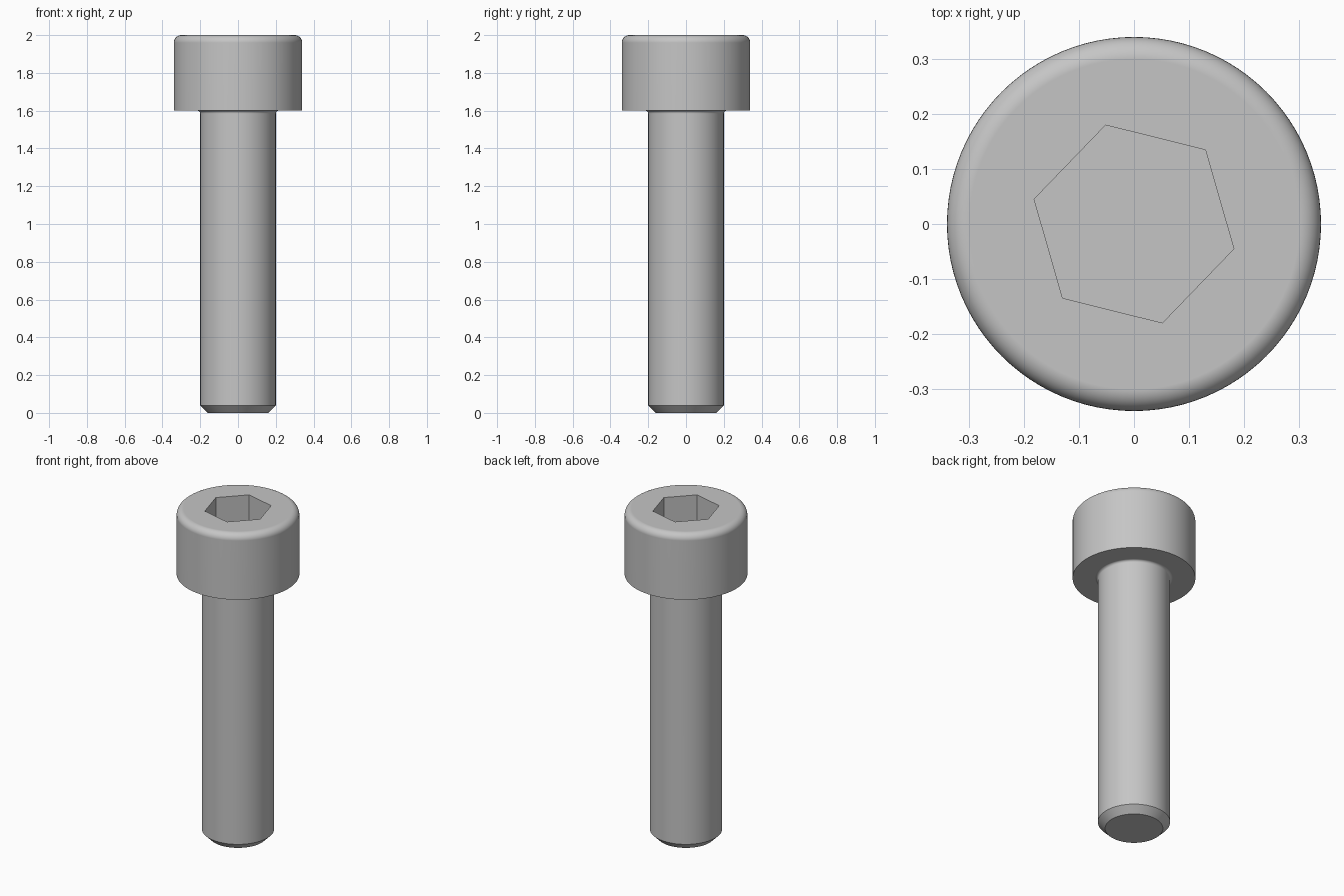
import bpy, bmesh, math
from mathutils import Matrix, Vector

if "Cube" in bpy.data.objects:
    bpy.data.objects.remove(bpy.data.objects["Cube"], do_unlink=True)

SHANK_R, HEAD_R = 0.2, 0.34
HEAD_Z, TOP_Z = 1.6, 2.0
CHAMFER, NECK_R, RIM_R = 0.04, 0.015, 0.04
SOCKET_R, SOCKET_DEPTH, SOCKET_TURN = 0.187, 0.2, math.radians(46)
SEGMENTS = 96


def make_material(name, color):
    mat = bpy.data.materials.new(name)
    mat.use_nodes = True
    mat.diffuse_color = color
    bsdf = next(n for n in mat.node_tree.nodes if n.type == "BSDF_PRINCIPLED")
    bsdf.inputs["Base Color"].default_value = color
    return mat


def make_object(name, bm, mat):
    bmesh.ops.recalc_face_normals(bm, faces=bm.faces)
    mesh = bpy.data.meshes.new(name)
    bm.to_mesh(mesh)
    bm.free()
    mesh.materials.append(mat)
    obj = bpy.data.objects.new(name, mesh)
    bpy.context.collection.objects.link(obj)
    return obj


def arc(cx, cz, radius, start, end, steps=6):
    angles = [math.radians(start + (end - start) * i / steps) for i in range(steps + 1)]
    return [(cx + radius * math.cos(a), cz + radius * math.sin(a)) for a in angles]


def revolve(name, profile, mat):
    bm = bmesh.new()
    verts = [bm.verts.new((r, 0, z)) for r, z in profile]
    edges = [bm.edges.new(pair) for pair in zip(verts, verts[1:])]
    bmesh.ops.spin(bm, geom=verts + edges, cent=(0, 0, 0), axis=(0, 0, 1),
                   angle=math.tau, steps=SEGMENTS)
    bmesh.ops.remove_doubles(bm, verts=bm.verts, dist=0.0001)
    # Flat end caps
    bmesh.ops.holes_fill(bm, edges=[e for e in bm.edges if e.is_boundary], sides=0)
    return make_object(name, bm, mat)


steel = make_material("grey steel", (0.56, 0.56, 0.56, 1))

# Chamfered tip, shank, neck fillet, head and rounded rim in one profile
profile = [(SHANK_R - CHAMFER, 0), (SHANK_R, CHAMFER)]
profile += arc(SHANK_R + NECK_R, HEAD_Z - NECK_R, NECK_R, 180, 90, 4)
profile += [(HEAD_R, HEAD_Z)]
profile += arc(HEAD_R - RIM_R, TOP_Z - RIM_R, RIM_R, 0, 90, 8)
screw = revolve("cap_screw", profile, steel)

# Hexagonal socket cutter
bm = bmesh.new()
bmesh.ops.create_cone(bm, cap_ends=True, segments=6, radius1=SOCKET_R,
                      radius2=SOCKET_R, depth=2 * SOCKET_DEPTH)
# Point one corner along the socket angle
corner = bm.verts[:][0].co
turn = SOCKET_TURN - math.atan2(corner.y, corner.x)
bmesh.ops.transform(bm, verts=bm.verts, matrix=Matrix.Translation(
    Vector((0, 0, TOP_Z))) @ Matrix.Rotation(turn, 4, "Z"))
cutter = make_object("socket_cutter", bm, steel)
cutter.hide_render = True

# Cut the socket, then drop the cutter
cut = screw.modifiers.new("Socket", "BOOLEAN")
cut.operation, cut.solver, cut.object = "DIFFERENCE", "EXACT", cutter
bpy.ops.object.select_all(action="DESELECT")
bpy.context.view_layer.objects.active = screw
screw.select_set(True)
bpy.ops.object.modifier_apply(modifier=cut.name)
bpy.data.objects.remove(cutter, do_unlink=True)

# Smooth round surfaces, crisp edges, flat end faces
bpy.ops.object.shade_smooth_by_angle(angle=math.radians(30))
weighted = screw.modifiers.new("Weighted Normals", "WEIGHTED_NORMAL")
weighted.keep_sharp = True
